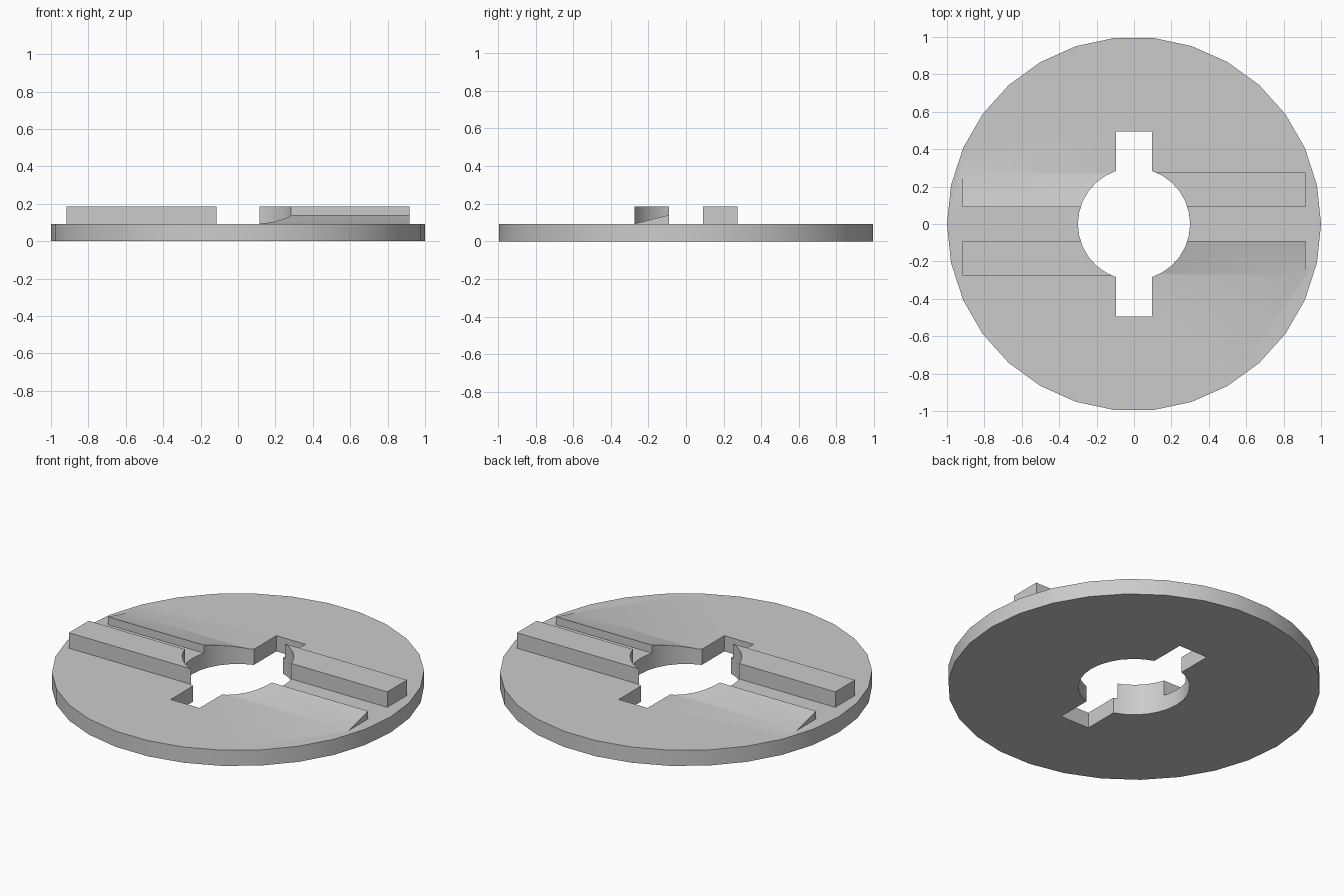
import bpy
import bmesh
from math import pi
from mathutils import Matrix

if "Cube" in bpy.data.objects:
    bpy.data.objects.remove(bpy.data.objects["Cube"], do_unlink=True)

GREY = (0.6, 0.6, 0.6, 1)
THICK, SIDES = 0.093, 30
INNER, OUTER, REACH = 0.09, 0.275, 0.916   # rail edges in y and end in x

grey = bpy.data.materials.new("plain grey")
grey.use_nodes = True
grey.diffuse_color = GREY
grey.node_tree.nodes["Principled BSDF"].inputs["Base Color"].default_value = GREY


def make_object(name, bm):
    bmesh.ops.recalc_face_normals(bm, faces=bm.faces)
    mesh = bpy.data.meshes.new(name)
    bm.to_mesh(mesh)
    bm.free()
    mesh.materials.append(grey)
    obj = bpy.data.objects.new(name, mesh)
    bpy.context.collection.objects.link(obj)
    return obj


def cylinder(name, radius, z0, z1):
    bm = bmesh.new()
    bmesh.ops.create_cone(bm, cap_ends=True, segments=SIDES, radius1=radius,
                          radius2=radius, depth=z1 - z0,
                          matrix=Matrix.Translation((0, 0, (z0 + z1) / 2)))
    # a vertex must point along +x
    x_most = max(bm.verts, key=lambda v: v.co.x).co
    if abs(x_most.y) > 0.01 * radius:
        bmesh.ops.rotate(bm, verts=bm.verts, matrix=Matrix.Rotation(pi / SIDES, 3, "Z"))
    return make_object(name, bm)


def prism(name, profile, x0, x1, turn=0):
    """Extrude a (y, z) profile along x, then turn it about z."""
    bm = bmesh.new()
    face = bm.faces.new([bm.verts.new((x0, y, z)) for y, z in profile])
    ext = bmesh.ops.extrude_face_region(bm, geom=[face])["geom"]
    moved = [e for e in ext if isinstance(e, bmesh.types.BMVert)]
    bmesh.ops.translate(bm, verts=moved, vec=(x1 - x0, 0, 0))
    bmesh.ops.rotate(bm, verts=bm.verts, matrix=Matrix.Rotation(turn, 3, "Z"))
    return make_object(name, bm)


def combine(target, tool, operation):
    tool.hide_render = True
    mod = target.modifiers.new(operation, "BOOLEAN")
    mod.operation, mod.object, mod.solver = operation, tool, "EXACT"
    bpy.context.view_layer.objects.active = target
    bpy.ops.object.modifier_apply(modifier=mod.name)
    bpy.data.objects.remove(tool, do_unlink=True)


disc = cylinder("slotted_disc", 1.0, 0, THICK)

# Square rail and sloping ramp, repeated half a turn apart
base = THICK / 2
rail = [(INNER, base), (OUTER, base), (OUTER, 0.185), (INNER, 0.185)]
slope = (0.14 - THICK) / (OUTER - INNER)
toe = OUTER + 0.06
ramp = [(-INNER, base), (-INNER, 0.14), (-toe, THICK - 0.06 * slope), (-toe, base)]
for side, turn in (("left", 0), ("right", pi)):
    combine(disc, prism(side + "_rail", rail, 0.05, REACH, turn), "UNION")
    combine(disc, prism(side + "_ramp", ramp, 0.05, REACH, turn), "UNION")

# Round bore and key slot
combine(disc, cylinder("bore_cutter", 0.3, -0.2, 0.4), "DIFFERENCE")
slot = [(-0.495, -0.3), (0.495, -0.3), (0.495, 0.5), (-0.495, 0.5)]
combine(disc, prism("slot_cutter", slot, -0.095, 0.095), "DIFFERENCE")

# Smooth rim and bore with crisp corners
bpy.ops.object.select_all(action="DESELECT")
disc.select_set(True)
bpy.context.view_layer.objects.active = disc
bpy.ops.object.shade_smooth_by_angle(angle=pi / 6)
